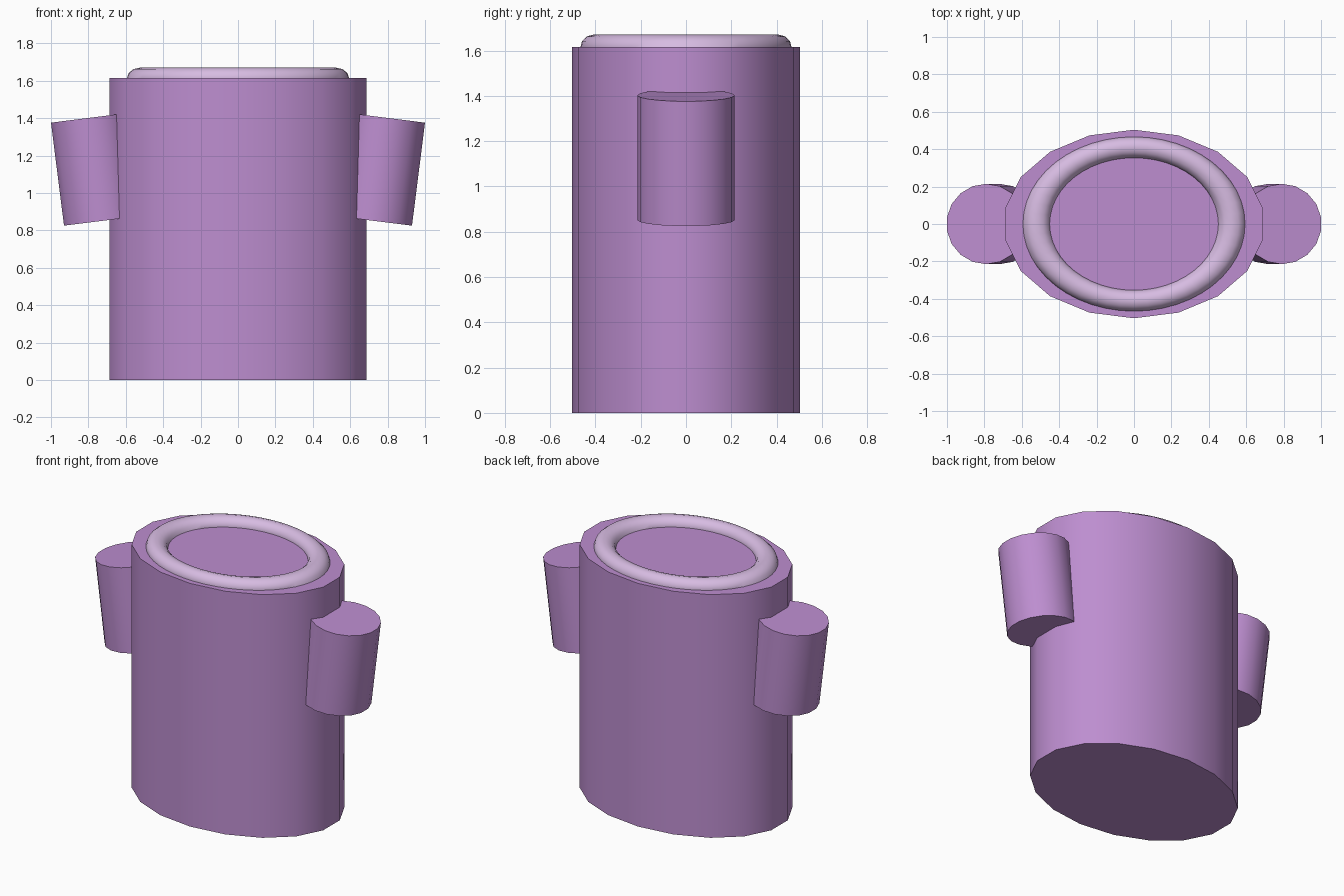
import bpy
from math import radians

if "Cube" in bpy.data.objects:
    bpy.data.objects.remove(bpy.data.objects["Cube"])


def material(name, color):
    mat = bpy.data.materials.new(name)
    mat.diffuse_color = (*color, 1)
    mat.use_nodes = True
    mat.node_tree.nodes["Principled BSDF"].inputs["Base Color"].default_value = mat.diffuse_color
    return mat


purple = material("purple", (0.51, 0.27, 0.63))
lilac = material("lilac", (0.68, 0.50, 0.76))


def finish(name, mat, scale=(1, 1, 1)):
    obj = bpy.context.object
    obj.name = name
    obj.scale = scale
    obj.data.materials.append(mat)
    bpy.ops.object.transform_apply(location=False, rotation=False, scale=True)
    bpy.ops.object.shade_smooth_by_angle(angle=radians(35))
    return obj


# Oval body
bpy.ops.mesh.primitive_cylinder_add(vertices=18, radius=1, depth=1.615,
                                    location=(0, 0, 0.8075))
finish("body", purple, (0.698, 0.504, 1))

# Raised rim half sunk into the top
bpy.ops.mesh.primitive_torus_add(major_radius=0.5225, minor_radius=0.0725,
                                 major_segments=48, minor_segments=12,
                                 location=(0, 0, 1.612))
finish("rim", lilac, (1, 0.785, 0.8))

# Side stubs, tilted outward at the top
for name, side in (("right_arm", 1), ("left_arm", -1)):
    bpy.ops.mesh.primitive_cylinder_add(
        vertices=18, radius=0.215, depth=0.555,
        location=(side * 0.755, 0, 1.127),
        rotation=(0, side * radians(7.2), 0))
    finish(name, purple)
